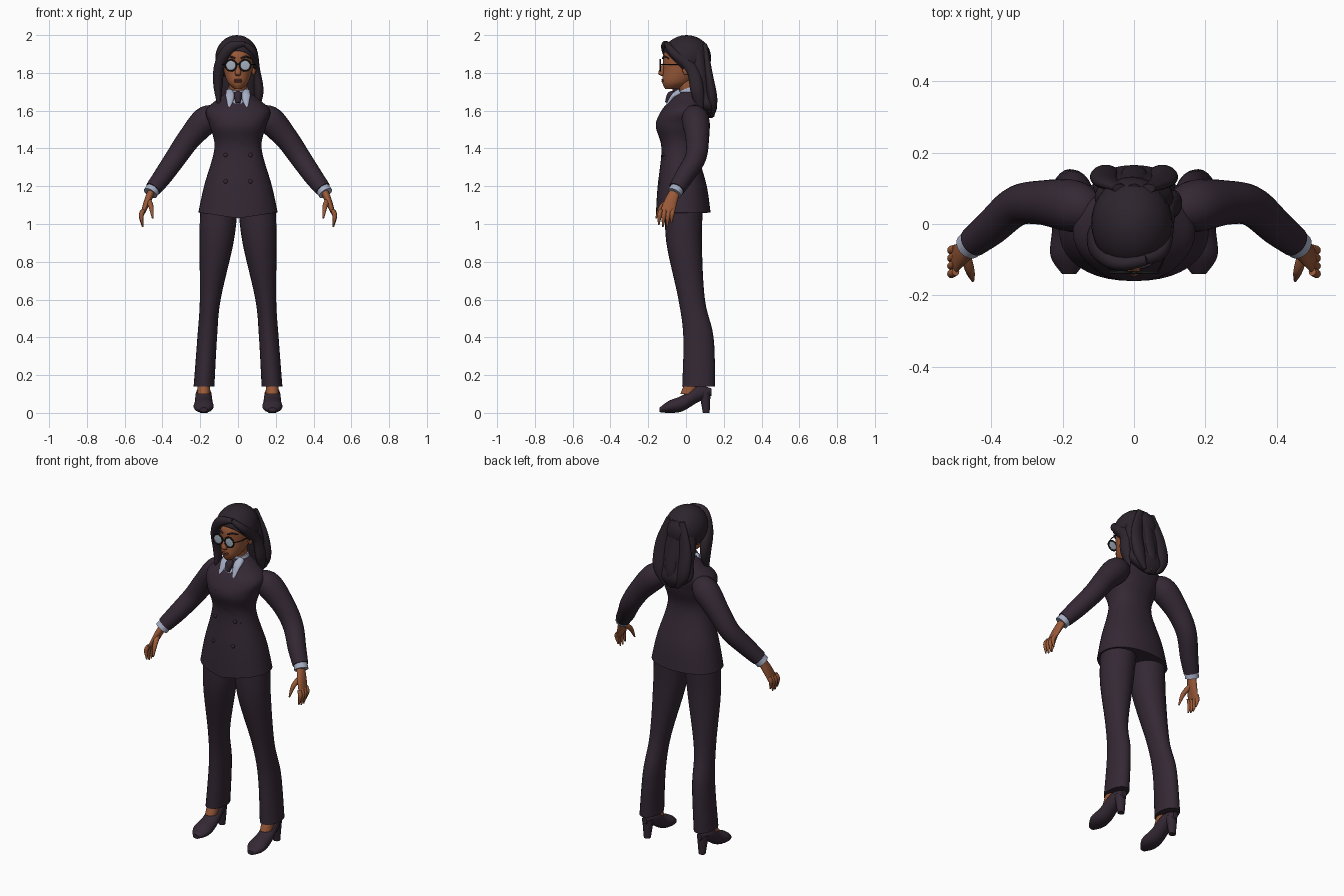
import bpy, bmesh
from math import sin, cos, pi, copysign
from mathutils import Vector, Matrix
from mathutils.bvhtree import BVHTree

default_cube = bpy.data.objects.get("Cube")
if default_cube:
    bpy.data.objects.remove(default_cube)


def material(name, red, green, blue):
    mat = bpy.data.materials.new(name)
    mat.use_nodes = True
    colour = (red, green, blue, 1)
    mat.diffuse_color = colour
    shader = mat.node_tree.nodes["Principled BSDF"]
    shader.inputs["Base Color"].default_value = colour
    shader.inputs["Roughness"].default_value = .8
    return mat


SUIT = material("plum black suit", .034, .021, .034)
HAIR = material("black hair", .026, .018, .026)
SKIN = material("brown skin", .32, .1, .04)
SHIRT = material("grey blue shirt", .38, .42, .55)
LENS = material("grey lens", .36, .42, .5)
FRAME = material("black frame", .01, .01, .01)
LIPS = material("dark red lips", .18, .05, .03)

RIGHTWARD, BACKWARD, UPWARD = Matrix.Identity(3)
FLAT_RINGS = (RIGHTWARD, BACKWARD)
UPRIGHT_RINGS = (RIGHTWARD, UPWARD)


def finish(name, bm, mat, mirror=False):
    bmesh.ops.recalc_face_normals(bm, faces=bm.faces)
    mesh = bpy.data.meshes.new(name)
    bm.to_mesh(mesh)
    bm.free()
    mesh.materials.append(mat)
    mesh.shade_smooth()
    mesh.set_sharp_from_angle(angle=pi / 4)
    part = bpy.data.objects.new(name, mesh)
    bpy.context.collection.objects.link(part)
    if mirror:
        part.modifiers.new("both sides", "MIRROR")
    return part


def curve_at(keys, t):
    # smooth curve through evenly spaced keys, numbers or vectors
    last = len(keys) - 1
    i = min(int(t * last), last - 1)
    s = t * last - i
    before, start, end = keys[max(i - 1, 0)], keys[i], keys[i + 1]
    after = keys[min(i + 2, last)]
    slope_in, slope_out = (end - before) / 2, (after - start) / 2
    chord = end - start
    return (start + slope_in * s + (chord * 3 - slope_in * 2 - slope_out) * s ** 2
            + (slope_in + slope_out - chord * 2) * s ** 3)


def tube_mesh(path, widths, depths=None, axes=None, sides=24, rings=24, roundness=1):
    # loft oval rings along a path
    path = [Vector(point) for point in path]
    depths = depths or widths
    bm = bmesh.new()
    loops = []
    for step in range(rings + 1):
        t = step / rings
        centre = curve_at(path, t)
        if axes:
            across, through = axes
        else:
            ahead = curve_at(path, min(t + .01, 1)) - curve_at(path, max(t - .01, 0))
            across = ahead.cross(BACKWARD).normalized()
            through = across.cross(ahead).normalized()
        width, depth = curve_at(widths, t), curve_at(depths, t)
        loop = []
        for k in range(sides):
            c, s = cos(2 * pi * k / sides), sin(2 * pi * k / sides)
            c, s = (copysign(abs(value) ** roundness, value) for value in (c, s))
            loop.append(bm.verts.new(centre + across * c * width + through * s * depth))
        loops.append(loop)
    for lower, upper in zip(loops, loops[1:]):
        for k in range(sides):
            bm.faces.new((lower[k - 1], lower[k], upper[k], upper[k - 1]))
    bm.faces.new(loops[0])
    bm.faces.new(loops[-1])
    return bm


def tube(name, mat, path, widths, depths=None, mirror=False, **shape):
    return finish(name, tube_mesh(path, widths, depths, **shape), mat, mirror)


def layers(rows, **shape):
    # each row: height, front, back, half width
    path = [(0, (front + back) / 2, height) for height, front, back, half in rows]
    depths = [(back - front) / 2 for height, front, back, half in rows]
    return tube_mesh(path, [row[-1] for row in rows], depths, FLAT_RINGS, sides=40, rings=48, **shape)


def ball(name, mat, centre, size, mirror=False):
    bm = bmesh.new()
    place = Matrix.Translation(centre) @ Matrix.Diagonal(size).to_4x4()
    bmesh.ops.create_uvsphere(bm, u_segments=32, v_segments=16, radius=1, matrix=place)
    return finish(name, bm, mat, mirror)


# Jacket body with a dipped front hem
bm = layers([(1.06, -.16, .13, .21), (1.2, -.15, .11, .18), (1.4, -.13, .06, .125),
             (1.52, -.16, .085, .15), (1.6, -.13, .1, .17), (1.66, -.08, .09, .11),
             (1.7, -.05, .07, .06)], roundness=.9)
for vert in bm.verts:
    near_hem = max(0, 1.12 - vert.co.z) / 2
    if vert.co.y < 0:
        vert.co.z -= near_hem * max(0, 1 - abs(vert.co.x) * 5)
jacket = BVHTree.FromBMesh(bm)
finish("jacket_body", bm, SUIT)


def on_jacket(x, z, lift):
    hit, normal, index, distance = jacket.ray_cast(Vector((x, -1, z)), BACKWARD)
    if hit is None:
        hit, normal, index, distance = jacket.find_nearest(Vector((x, -.1, z)))
    if normal.y > 0:
        normal = -normal
    return hit + normal * lift


def plate(name, mat, outline, lift, mirror=False):
    # thin panel that follows the jacket front
    bm = bmesh.new()
    bm.faces.new([bm.verts.new((x, 0, z)) for x, z in outline])
    bmesh.ops.triangulate(bm, faces=bm.faces)
    bmesh.ops.subdivide_edges(bm, edges=bm.edges, cuts=5, use_grid_fill=True)
    for vert in bm.verts:
        vert.co = on_jacket(vert.co.x, vert.co.z, lift)
    rear = bmesh.ops.extrude_face_region(bm, geom=bm.faces[:])["geom"]
    for item in rear:
        if isinstance(item, bmesh.types.BMVert):
            item.co.y += .009
    finish(name, bm, mat, mirror)


def pocket(name, x, z, half, height, mirror=False):
    # slanted flap, higher toward the side
    outline = [(x - half, z - height), (x + half, z), (x + half, z + height), (x - half, z)]
    plate(name, SUIT, outline, .009, mirror)


# Shirt front, tie, lapels and jacket details
plate("shirt_front", SHIRT, [(-.05, 1.69), (.05, 1.69), (0, 1.53)], .003)
plate("tie", SUIT, [(0, 1.66), (.026, 1.58), (0, 1.5), (-.026, 1.58)], .007)
plate("lapel", SUIT, [(.058, 1.68), (.15, 1.59), (.14, 1.55), (.04, 1.45), (0, 1.5), (.04, 1.6)],
      .007, mirror=True)
plate("lapel_crossing", SUIT, [(-.04, 1.6), (.09, 1.38), (-.06, 1.46)], .009)
plate("front_overlap", SUIT, [(.085, 1.38), (.093, 1.38), (.1, 1.06), (.09, 1.06)], .004)
pocket("pocket_flap", .13, 1.23, .035, .03, mirror=True)
pocket("chest_pocket", .12, 1.5, .025, .02)
for height in (1.225, 1.365):
    ball("jacket_button", SUIT, on_jacket(.065, height, .004), (.011, .007, .011), mirror=True)

# Shirt collar and tie knot
tube("collar_band", SHIRT, [(0, 0, 1.66), (0, .01, 1.72)], (.068, .053),
     axes=(RIGHTWARD, BACKWARD + UPWARD * .3))
tube("collar_point", SHIRT, [(.046, -.03, 1.7), (.042, -.07, 1.675), (.046, -.115, 1.605)],
     (.018, .023, .004), (.018, .012, .004), mirror=True)
tube("tie_knot", SUIT, [(0, -.06, 1.69), (0, -.08, 1.68), (0, -.1, 1.64)], (.012, .021, .012))

# Sleeves, cuffs and hands
tube("sleeve", SUIT, [(.11, .03, 1.58), (.17, .05, 1.55), (.26, .06, 1.45), (.33, .05, 1.35),
                      (.4, -.01, 1.25), (.45, -.05, 1.185)],
     (.05, .073, .062, .056, .05, .043), mirror=True)
tube("shirt_cuff", SHIRT, [(.44, -.04, 1.2), (.464, -.062, 1.163)], (.037, .039), mirror=True)
tube("palm", SKIN, [(.455, -.055, 1.18), (.48, -.08, 1.12), (.503, -.1, 1.06)],
     (.02, .018, .011), (.026, .034, .038), mirror=True)
for finger, length in enumerate((.06, .07, .07, .05)):
    root = Vector((.5, -.134 + finger * .022, 1.075))
    middle = root + Vector((.012, -.006, -length / 2))
    tip = root + Vector((.005, -.01, -length - .02))
    tube("finger", SKIN, [root, middle, tip], (.011, .012, .004), mirror=True, sides=12)
tube("thumb", SKIN, [(.475, -.08, 1.13), (.46, -.13, 1.09), (.452, -.159, 1.03)],
     (.015, .013, .004), mirror=True, sides=12)

# Trousers
tube("trouser_leg", SUIT, [(.1, -.01, 1.1), (.114, -.01, .9), (.147, .03, .6), (.163, .066, .4),
                           (.18, .067, .14)],
     (.1, .09, .055, .052, .055), (.1, .094, .07, .08, .087), mirror=True, axes=FLAT_RINGS)

# Ankles and heeled shoes
FOOT = .182


def foot_part(name, mat, side_path, widths, depths, axes):
    path = [(FOOT, y, z) for y, z in side_path]
    tube(name, mat, path, widths, depths, mirror=True, axes=axes)


foot_part("ankle", SKIN, [(.05, .2), (.01, .1)], (.033, .033), (.04, .04), FLAT_RINGS)
foot_part("shoe", SUIT, [(-.14, .016), (-.09, .032), (-.02, .05), (.06, .1), (.135, .11)],
          (.02, .052, .048, .04, .016), (.012, .032, .042, .045, .02), UPRIGHT_RINGS)
foot_part("shoe_heel", SUIT, [(.1, .11), (.107, 0)], (.033, .02), (.03, .018), FLAT_RINGS)

# Head, neck and face
tube("neck", SKIN, [(0, .035, 1.62), (0, 0, 1.77)], (.048, .046))
finish("head", layers([(1.715, -.11, -.04, .02), (1.75, -.125, .03, .055), (1.82, -.12, .09, .077),
                       (1.89, -.12, .1, .083), (1.93, -.1, .09, .07), (1.96, -.06, .06, .04)]), SKIN)
tube("nose", SKIN, [(0, -.115, 1.85), (0, -.13, 1.8), (0, -.122, 1.783)], (.009, .017, .008),
     axes=FLAT_RINGS)
for lip, height in (("upper_lip", 1.763), ("lower_lip", 1.754)):
    ball(lip, LIPS, (0, -.121, height), (.022, .009, .006))
ball("ear", SKIN, (.083, 0, 1.82), (.012, .02, .032), mirror=True)
tube("eyebrow", HAIR, [(.016, -.123, 1.877), (.042, -.114, 1.886), (.066, -.092, 1.877)],
     (.004, .005, .003), mirror=True)

# Round glasses
for side in (-1, 1):
    centre = Vector((side * .038, -.136, 1.84))
    ball("glasses_lens", LENS, centre, (.028, .003, .028))
    bpy.ops.mesh.primitive_torus_add(major_radius=.029, minor_radius=.0045, major_segments=32,
                                     minor_segments=8, location=centre, rotation=(pi / 2, 0, 0))
    rim = bpy.context.object
    rim.name = "glasses_rim"
    rim.data.materials.append(FRAME)
    rim.data.shade_smooth()
ball("glasses_bridge", FRAME, (0, -.137, 1.845), (.014, .004, .004))
tube("glasses_arm", FRAME, [(.066, -.135, 1.845), (.088, -.08, 1.845), (.09, .01, 1.845)],
     (.003, .003), mirror=True, axes=UPRIGHT_RINGS, sides=8)

# Hair cap, trimmed along a sloping hairline
cap = ball("hair_cap", HAIR, (-.006, .003, 1.88), (.114, .13, .12))
bm = bmesh.new()
bm.from_mesh(cap.data)
bmesh.ops.bisect_plane(bm, geom=bm.verts[:] + bm.edges[:] + bm.faces[:], clear_inner=True,
                       plane_co=(0, 0, 1.8), plane_no=BACKWARD + UPWARD)
bm.to_mesh(cap.data)
bm.free()
shell = cap.modifiers.new("thickness", "SOLIDIFY")
shell.thickness = .03

# Long hair at the back, and swept locks
finish("hair_back", layers([(1.92, 0, .11, .09), (1.8, .01, .135, .11), (1.7, .03, .15, .105),
                            (1.62, .06, .165, .11), (1.56, .12, .14, .02)]), HAIR)
tube("right_fringe", HAIR, [(.035, -.1, 1.955), (-.04, -.11, 1.935), (-.095, -.07, 1.85),
                            (-.106, -.035, 1.74), (-.1, -.06, 1.61)],
     (.012, .028, .028, .025, .005), (.015, .022, .034, .04, .01))
tube("left_fringe", HAIR, [(.03, -.1, 1.955), (.08, -.07, 1.91), (.098, .03, 1.82),
                           (.11, .06, 1.7), (.1, .08, 1.59)],
     (.012, .02, .018, .025, .005), (.015, .022, .03, .035, .01))
for x in (-.08, 0, .08):
    tube("back_lock", HAIR, [(x / 2, .1, 1.95), (x, .12, 1.8), (x, .14, 1.66), (x / 2, .14, 1.57)],
         (.02, .036, .036, .008), (.012, .02, .026, .01))
